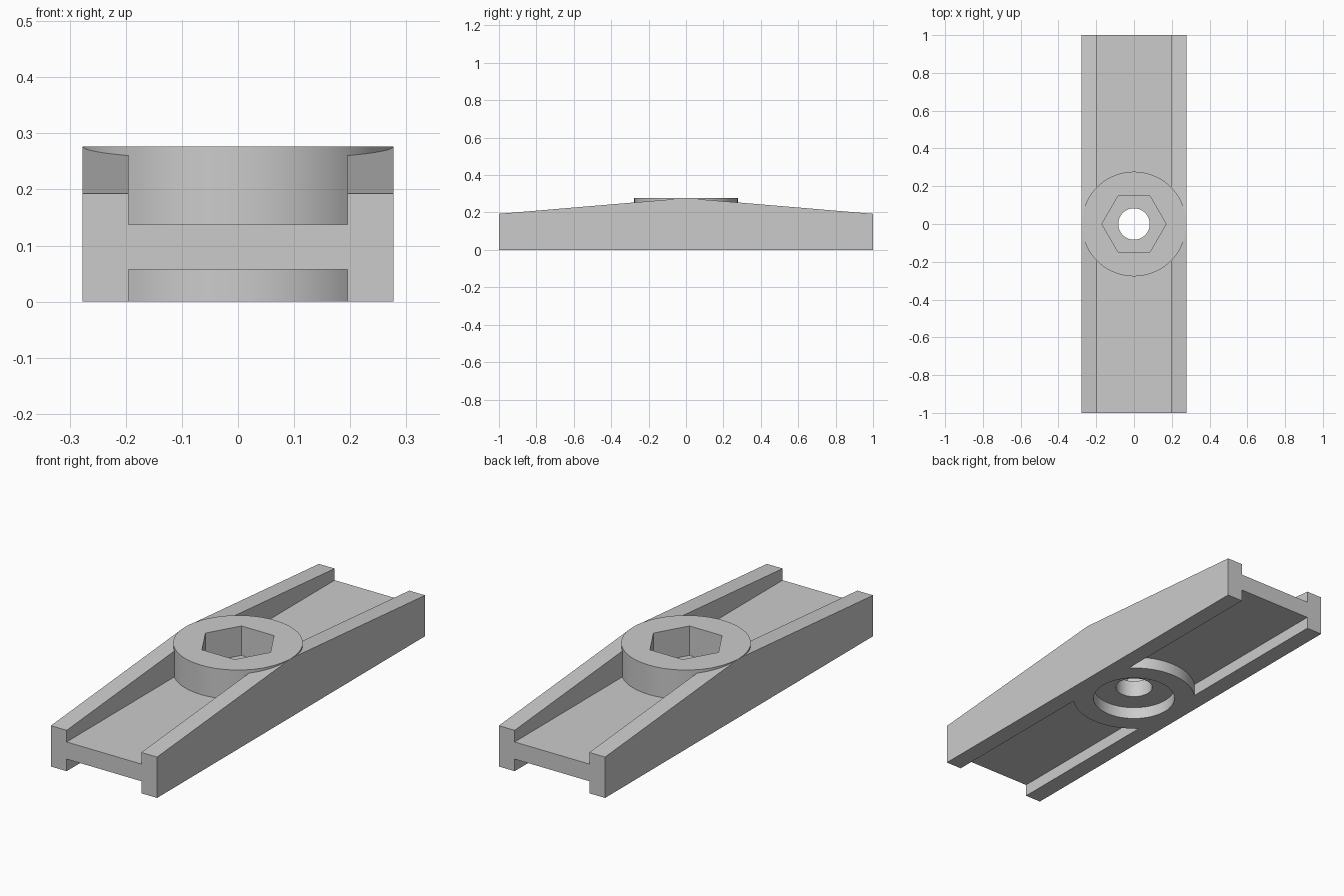
import bpy, bmesh, math

cube = bpy.data.objects.get("Cube")
if cube:
    bpy.data.objects.remove(cube, do_unlink=True)

HALF_W, RAIL_IN, TOP, END_TOP = 0.2775, 0.195, 0.277, 0.193
WEB_LOW, WEB_HIGH = 0.057, 0.138

grey = bpy.data.materials.new("plain grey")
grey.use_nodes = True
colour = (0.6, 0.6, 0.6, 1)
grey.diffuse_color = colour
grey.node_tree.nodes["Principled BSDF"].inputs["Base Color"].default_value = colour


def prism(name, points, depth):
    """Closed outline swept along the vector depth."""
    mesh = bpy.data.meshes.new(name)
    bm = bmesh.new()
    face = bm.faces.new([bm.verts.new(p) for p in points])
    swept = bmesh.ops.extrude_face_region(bm, geom=[face])["geom"]
    bmesh.ops.translate(bm, vec=depth, verts=[g for g in swept if isinstance(g, bmesh.types.BMVert)])
    bmesh.ops.recalc_face_normals(bm, faces=bm.faces)
    bm.to_mesh(mesh)
    bm.free()
    mesh.materials.append(grey)
    obj = bpy.data.objects.new(name, mesh)
    bpy.context.collection.objects.link(obj)
    return obj


def round_prism(name, radius, low, high, sides=96):
    ring = [(radius * math.cos(math.tau * i / sides), radius * math.sin(math.tau * i / sides), low)
            for i in range(sides)]
    return prism(name, ring, (0, 0, high - low))


def combine(target, other, operation):
    mod = target.modifiers.new(other.name, 'BOOLEAN')
    mod.operation, mod.solver, mod.object = operation, 'EXACT', other
    bpy.context.view_layer.objects.active = target
    bpy.ops.object.modifier_apply(modifier=mod.name)
    bpy.data.objects.remove(other, do_unlink=True)


# Flat web between the rails
body = prism("clamp_bar", [(-0.24, -1, WEB_LOW), (0.24, -1, WEB_LOW),
                           (0.24, -1, WEB_HIGH), (-0.24, -1, WEB_HIGH)], (0, 2, 0))

# Side rails, tapering from the middle to the ends
outline = [(-1, 0), (1, 0), (1, END_TOP), (0, TOP), (-1, END_TOP)]
for side, name in ((1, "left_rail"), (-1, "right_rail")):
    rail = prism(name, [(side * RAIL_IN, y, z) for y, z in outline],
                 (side * (HALF_W - RAIL_IN), 0, 0))
    combine(body, rail, 'UNION')

# Central boss
combine(body, round_prism("boss", 0.277, 0, TOP), 'UNION')

# Hexagonal nut pocket, bolt hole and round recess underneath
for cutter in (round_prism("nut_pocket", 0.17, WEB_HIGH, 0.4, 6),
               round_prism("bolt_hole", 0.083, -0.1, 0.4, 64),
               round_prism("lower_recess", 0.185, -0.1, WEB_LOW)):
    combine(body, cutter, 'DIFFERENCE')

bpy.ops.object.select_all(action='DESELECT')
body.select_set(True)
bpy.context.view_layer.objects.active = body
bpy.ops.object.shade_smooth_by_angle(angle=math.radians(30))
